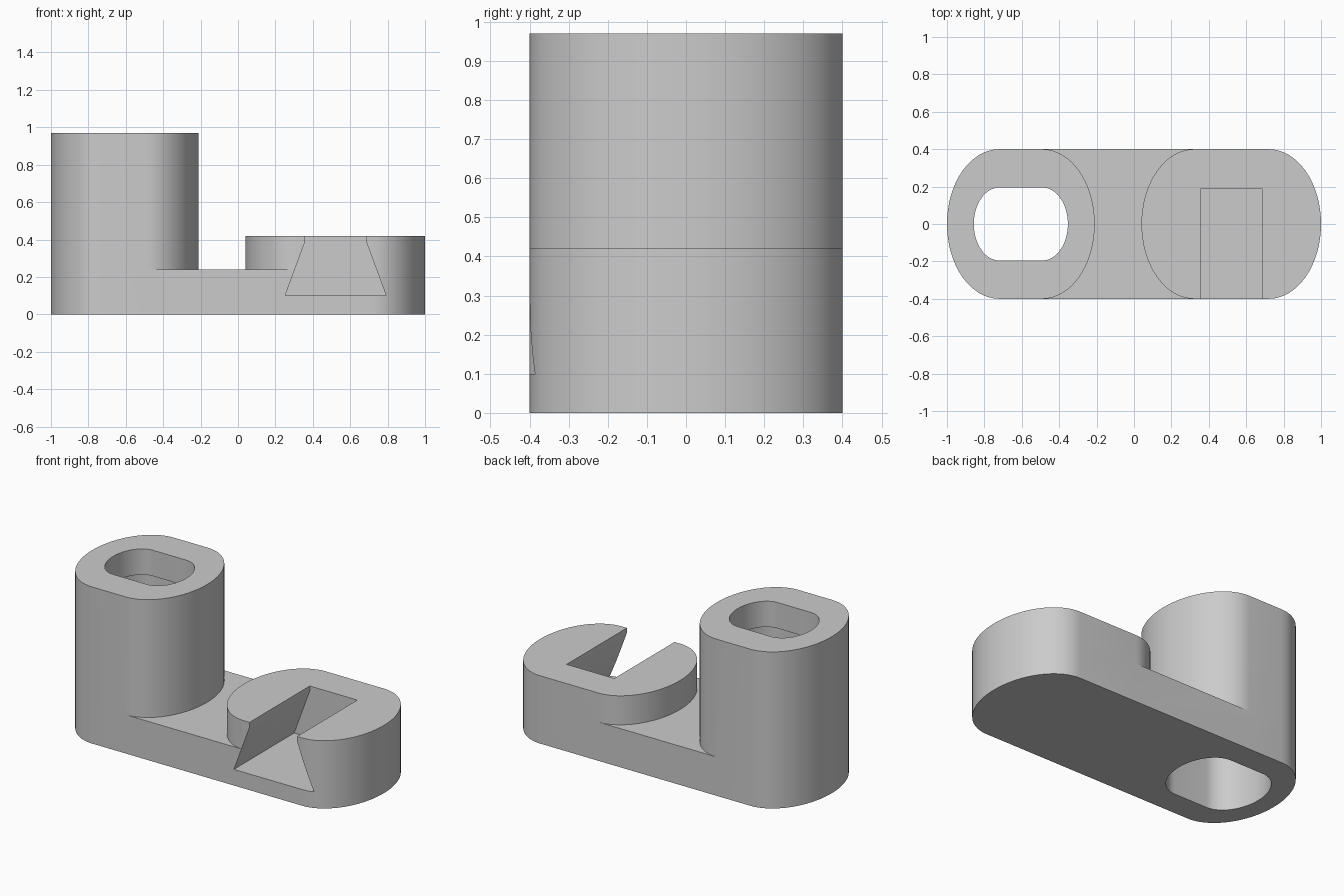
import bpy, math

if "Cube" in bpy.data.objects:
    bpy.data.objects.remove(bpy.data.objects["Cube"])

grey = bpy.data.materials.new("plain grey")
grey.diffuse_color = (0.6, 0.6, 0.6, 1)
grey.use_nodes = True
grey.node_tree.nodes["Principled BSDF"].inputs["Base Color"].default_value = grey.diffuse_color
SQUASH = 0.7   # rounded ends are flattened along x
TOWER_X, TOWER_FLAT = -0.605, 0.115
PAD_X, PAD_FLAT = 0.52, 0.2


def oblong(left, right, r, n=32):
    """Outline with straight sides from left to right and rounded ends."""
    pts = []
    for cx, start in ((right, -math.pi / 2), (left, math.pi / 2)):
        for i in range(n + 1):
            a = start + math.pi * i / n
            pts.append((cx + SQUASH * r * math.cos(a), r * math.sin(a)))
    return pts


def prism(name, outline, lo, hi, place=lambda u, v, w: (u, v, w)):
    """Extrude a counter-clockwise outline from lo to hi."""
    n = len(outline)
    verts = [place(u, v, w) for w in (lo, hi) for u, v in outline]
    faces = [list(range(n))[::-1], list(range(n, 2 * n))]
    faces += [(i, (i + 1) % n, n + (i + 1) % n, n + i) for i in range(n)]
    mesh = bpy.data.meshes.new(name)
    mesh.from_pydata(verts, [], faces)
    mesh.materials.append(grey)
    obj = bpy.data.objects.new(name, mesh)
    bpy.context.collection.objects.link(obj)
    return obj


def boolean(target, other, operation):
    mod = target.modifiers.new(operation.lower(), 'BOOLEAN')
    mod.operation, mod.solver, mod.object = operation, 'EXACT', other
    bpy.context.view_layer.objects.active = target
    bpy.ops.object.modifier_apply(modifier=mod.name)
    bpy.data.objects.remove(other)


# Base, tower and pad share the same outer walls, joined by slicing one tall block
tl, tr = TOWER_X - TOWER_FLAT, TOWER_X + TOWER_FLAT
pl, pr = PAD_X - PAD_FLAT, PAD_X + PAD_FLAT
body = prism("bracket_body", oblong(tl, pr, 0.4), 0, 0.24)
boolean(body, prism("tower", oblong(tl, tr, 0.4), 0, 0.97), 'UNION')
boolean(body, prism("pad", oblong(pl, pr, 0.4), 0, 0.42), 'UNION')

# Tower bore: wide from below, narrower through the top lip
boolean(body, prism("wide_bore", oblong(tl, tr, 0.24), -0.1, 0.81), 'DIFFERENCE')
boolean(body, prism("narrow_bore", oblong(tl, tr, 0.195), 0.7, 1.1), 'DIFFERENCE')

# Dovetail slot, open at the top and the front of the pad
c = 0.522
dovetail = [(c - 0.27, 0.1), (c + 0.27, 0.1), (c + 0.163, 0.39), (c + 0.163, 0.6),
            (c - 0.163, 0.6), (c - 0.163, 0.39)]
slot = prism("slot", dovetail, -0.19, 0.6, lambda u, v, w: (u, -w, v))
boolean(body, slot, 'DIFFERENCE')

body.select_set(True)
bpy.context.view_layer.objects.active = body
bpy.ops.object.shade_smooth_by_angle(angle=math.radians(30))
